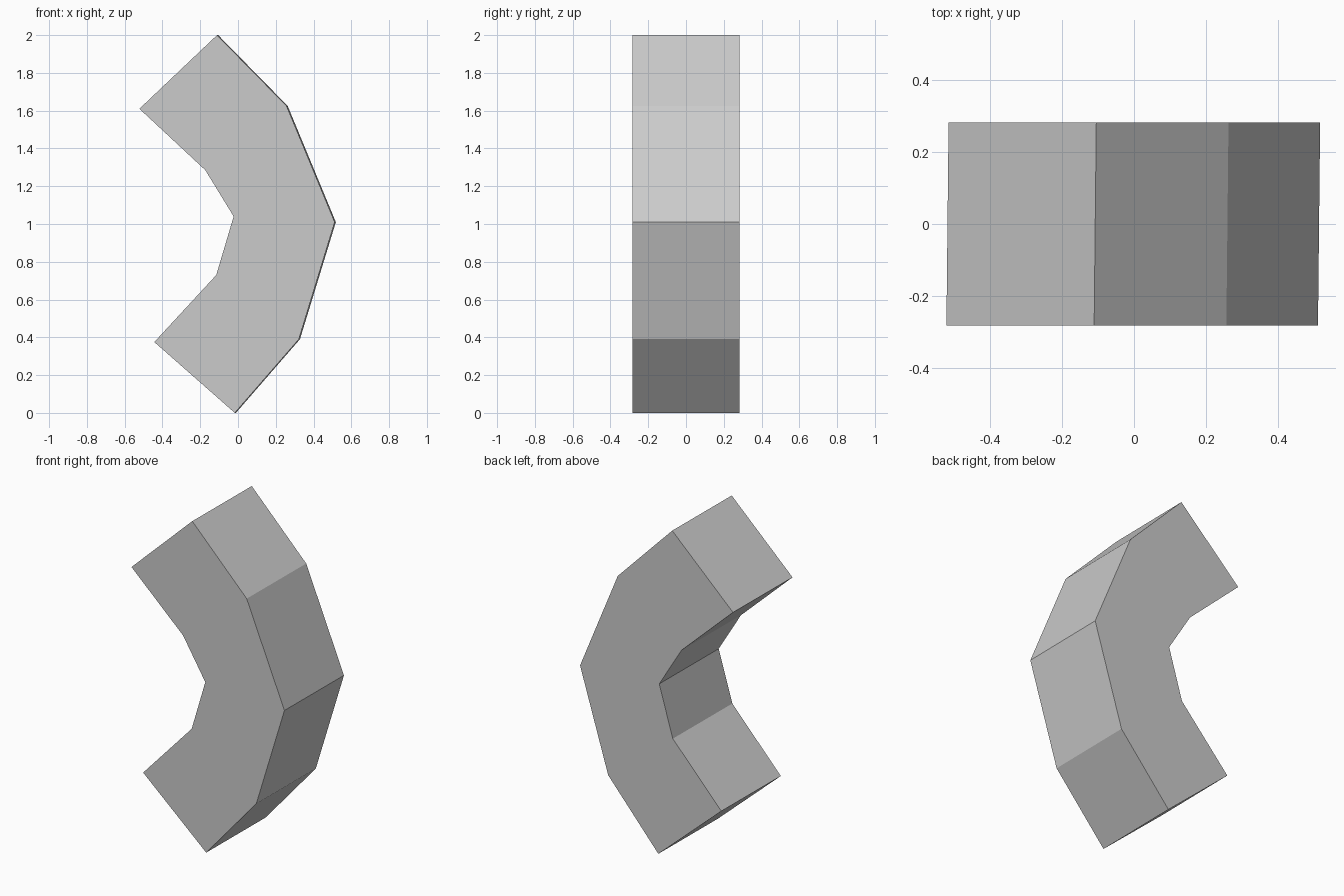
import bpy
import bmesh

cube = bpy.data.objects.get("Cube")
if cube:
    bpy.data.objects.remove(cube, do_unlink=True)

# Plain grey material
grey = bpy.data.materials.new("plain_grey")
grey.use_nodes = True
colour = (0.6, 0.6, 0.6, 1)
grey.diffuse_color = colour
grey.node_tree.nodes["Principled BSDF"].inputs["Base Color"].default_value = colour

# Side outline of the bent block: outer bend downwards, then inner bend upwards
outer = [(-0.108, 2.0), (0.26, 1.625), (0.515, 1.01), (0.325, 0.39), (-0.014, 0.0)]
inner = [(-0.44, 0.375), (-0.112, 0.73), (-0.02, 1.04), (-0.17, 1.285), (-0.519, 1.61)]
half_depth = 0.283
lean = 0.003  # tiny sideways skew from front to back

# Extrude the outline from front to back
bm = bmesh.new()
face = bm.faces.new([bm.verts.new((x - lean, -half_depth, z)) for x, z in outer + inner])
extruded = bmesh.ops.extrude_face_region(bm, geom=[face], use_keep_orig=True)
back = [v for v in extruded["geom"] if isinstance(v, bmesh.types.BMVert)]
bmesh.ops.translate(bm, verts=back, vec=(2 * lean, 2 * half_depth, 0))
bmesh.ops.recalc_face_normals(bm, faces=bm.faces)

mesh = bpy.data.meshes.new("curved_block")
bm.to_mesh(mesh)
bm.free()
mesh.materials.append(grey)
block = bpy.data.objects.new("curved_block", mesh)
bpy.context.collection.objects.link(block)
